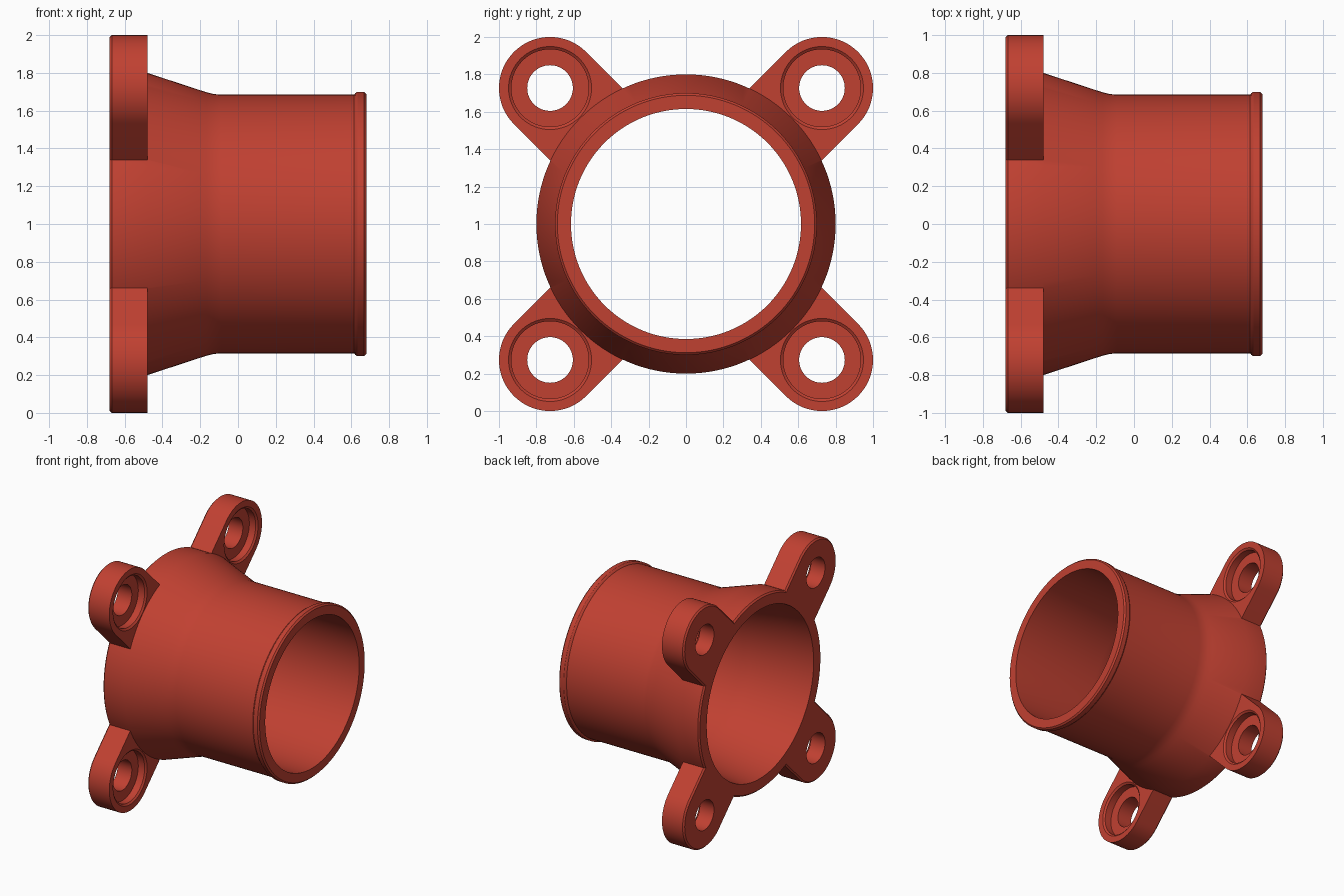
import bpy, bmesh, math

if "Cube" in bpy.data.objects:
    bpy.data.objects.remove(bpy.data.objects["Cube"])

red = bpy.data.materials.new("brick red")
red.diffuse_color = (0.53, 0.052, 0.031, 1)
red.use_nodes = True
red.node_tree.nodes["Principled BSDF"].inputs["Base Color"].default_value = red.diffuse_color

BACK, LUG_FRONT = -0.68, -0.48      # rear face and front face of the lugs
LUG_DIST, LUG_R = 1.028, 0.273      # lug centre distance from the axis, lug radius
CH = 0.012                          # small edge chamfer


def make_object(name, bm):
    bmesh.ops.recalc_face_normals(bm, faces=bm.faces)
    mesh = bpy.data.meshes.new(name)
    bm.to_mesh(mesh)
    bm.free()
    mesh.materials.append(red)
    obj = bpy.data.objects.new(name, mesh)
    bpy.context.collection.objects.link(obj)
    return obj


def loft(bm, rings, closed):
    """Skin a list of equal vertex rings; closed joins last to first, else caps."""
    n = len(rings[0])
    pairs = list(zip(rings, rings[1:]))
    if closed:
        pairs.append((rings[-1], rings[0]))
    for a, b in pairs:
        for i in range(n):
            j = (i + 1) % n
            bm.faces.new((a[i], a[j], b[j], b[i]))
    if not closed:
        bm.faces.new(rings[0])
        bm.faces.new(rings[-1])


def revolve(name, profile, closed, cy=0.0, cz=1.0, n=128):
    """Turn (x, radius) points round an axis parallel to x."""
    bm = bmesh.new()
    rings = [[bm.verts.new((x, cy + r * math.cos(2 * math.pi * i / n),
                            cz + r * math.sin(2 * math.pi * i / n)))
              for i in range(n)] for x, r in profile]
    loft(bm, rings, closed)
    return make_object(name, bm)


def make_lug(angle):
    """Tongue with a round end, its inner end buried in the pipe wall."""
    bm = bmesh.new()
    ca, sa = math.cos(angle), math.sin(angle)
    rings = []
    for x, r in ((BACK, LUG_R - CH), (BACK + CH, LUG_R), (LUG_FRONT, LUG_R)):
        outline = [(0.74, r), (0.74, -r)]
        for i in range(33):
            t = -math.pi / 2 + math.pi * i / 32
            outline.append((LUG_DIST + r * math.cos(t), r * math.sin(t)))
        rings.append([bm.verts.new((x, u * ca - v * sa, 1 + u * sa + v * ca))
                      for u, v in outline])
    loft(bm, rings, False)
    return make_object("mounting_lug", bm)


def combine(target, other, operation):
    mod = target.modifiers.new("combine", 'BOOLEAN')
    mod.object, mod.operation, mod.solver = other, operation, 'EXACT'
    bpy.context.view_layer.objects.active = target
    bpy.ops.object.modifier_apply(modifier=mod.name)
    bpy.data.objects.remove(other)


# Hollow pipe: rear collar, cone, straight tube and end bead
pipe = revolve("flanged_pipe", [
    (BACK, 0.70), (BACK, 0.80 - CH), (BACK + CH, 0.80), (LUG_FRONT, 0.80),
    (-0.20, 0.708), (-0.165, 0.697), (-0.13, 0.688), (-0.09, 0.685),
    (0.615, 0.685), (0.62, 0.692), (0.632, 0.70), (0.668, 0.70), (0.68, 0.688),
    (0.68, 0.615), (-0.09, 0.615), (-0.165, 0.621), (-0.48, 0.675)], True)

# Four lugs on the diagonals, each with a bolt hole and a counterbore
for k in range(4):
    a = math.pi / 4 + k * math.pi / 2
    lug = make_lug(a)
    cutter = revolve("bolt_cutter", [
        (-0.8, 0.122), (-0.55, 0.122), (-0.55, 0.207), (-0.492, 0.207),
        (LUG_FRONT, 0.222), (-0.4, 0.222)], False,
        LUG_DIST * math.cos(a), 1 + LUG_DIST * math.sin(a), 64)
    cutter.hide_render = True
    combine(lug, cutter, 'DIFFERENCE')
    combine(pipe, lug, 'UNION')

# Smooth curved walls, crisp rims
bpy.ops.object.select_all(action='DESELECT')
pipe.select_set(True)
bpy.context.view_layer.objects.active = pipe
bpy.ops.object.shade_smooth_by_angle(angle=math.radians(30))
